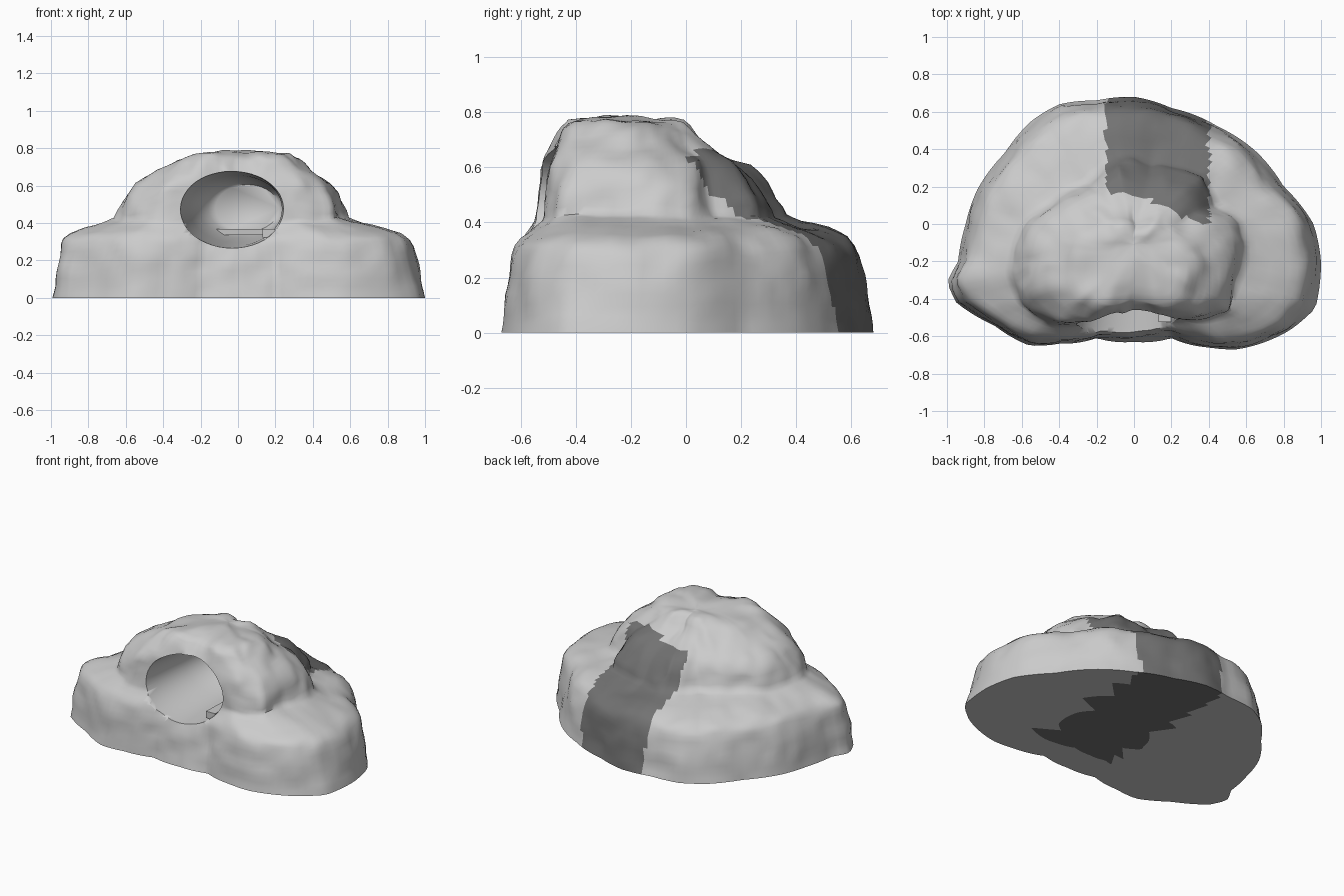
import bpy, bmesh, math
from mathutils import Vector, noise

if "Cube" in bpy.data.objects:
    bpy.data.objects.remove(bpy.data.objects["Cube"])

SEG = 144
CX, CY = 0.0, -0.12

# Plan outlines: ground edge, terrace edge of the upper boulder, crown
ground = [(1.0, -.2), (.96, 0), (.8, .2), (.65, .39), (.45, .52), (.2, .62), (0, .68), (-.2, .66),
          (-.4, .64), (-.55, .55), (-.69, .38), (-.84, .18), (-.9, 0), (-.94, -.2), (-1.0, -.31),
          (-.95, -.42), (-.75, -.54), (-.56, -.65), (-.4, -.64), (-.2, -.61), (0, -.63), (.2, -.61),
          (.4, -.66), (.55, -.67), (.83, -.57), (.97, -.45)]
foot = [(.58, -.1), (.55, 0), (.41, .1), (.35, .25), (.1, .3), (-.08, .36), (-.25, .22), (-.42, .13),
        (-.6, -.05), (-.65, -.25), (-.6, -.42), (-.45, -.54), (-.28, -.54), (-.1, -.48), (.1, -.48),
        (.35, -.51), (.5, -.45), (.54, -.3)]
crown = [(.29, -.22), (.2, -.1), (0, -.04), (-.2, -.1), (-.27, -.28), (-.2, -.42), (0, -.4), (.2, -.41)]


def polar(points):
    """Radius for every segment angle of an outline."""
    pts = sorted((math.atan2(y - CY, x - CX), math.hypot(x - CX, y - CY)) for x, y in points)
    pts = [(pts[-1][0] - math.tau, pts[-1][1])] + pts + [(pts[0][0] + math.tau, pts[0][1])]
    radii = []
    for i in range(SEG):
        a = -math.pi + math.tau * i / SEG
        for (a0, r0), (a1, r1) in zip(pts, pts[1:]):
            if a0 <= a <= a1:
                radii.append(r0 + (r1 - r0) * (a - a0) / (a1 - a0))
                break
    return radii


G, F, C = polar(ground), polar(foot), polar(crown)

# Height profile: (stage, z); 0-1 = ground to foot, 1-2 = foot to crown, 2-3 = crown to peak
profile = [(0, 0), (.03, .06), (.06, .14), (.1, .21), (.15, .28), (.2, .315), (.29, .342), (.5, .372),
           (.8, .402), (.97, .425), (1.04, .49), (1.12, .55), (1.25, .605), (1.48, .655), (1.68, .70),
           (1.84, .74), (2, .764), (2.3, .775), (2.65, .778), (2.97, .783)]


def radius(s, i):
    side = math.sin(-math.pi + math.tau * i / SEG)
    if s <= 1:
        # steeper slope under the cave mouth
        t = min(1, s + 2.2 * s * (1 - s) * max(0, -side) ** 3)
        return G[i] + (F[i] - G[i]) * t
    if s <= 2:
        # gentle back, upright front
        t = s - 1
        t += t * (1 - t) * (.6 * max(0, side) - .6 * max(0, -side))
        return F[i] + (C[i] - F[i]) * t
    return C[i] * (3 - s)


def make_object(name, bm):
    bmesh.ops.recalc_face_normals(bm, faces=bm.faces)
    me = bpy.data.meshes.new(name)
    bm.to_mesh(me)
    bm.free()
    ob = bpy.data.objects.new(name, me)
    bpy.context.collection.objects.link(ob)
    return ob


def loft(bm, rings):
    """Skin closed rings of points and cap both ends."""
    rows = [[bm.verts.new(p) for p in ring] for ring in rings]
    n = len(rows[0])
    for a, b in zip(rows, rows[1:]):
        for i in range(n):
            bm.faces.new((a[i], a[(i + 1) % n], b[(i + 1) % n], b[i]))
    bm.faces.new(rows[0])
    bm.faces.new(rows[-1])


def rock_point(s, z, i):
    a = -math.pi + math.tau * i / SEG
    r = radius(s, i)
    p = Vector((CX + r * math.cos(a), CY + r * math.sin(a), z))
    k = min(1, z / .1)
    amp = .015 if s < 1 else .024
    d = noise.noise_vector(p * 5) * amp + noise.noise_vector(p * 11) * amp * .6
    return p + d * k


# Rock mound: underside rings, then the profile
rings = []
for f in (.03, .2, .4, .6, .8, .95):
    rings.append([(CX + f * G[i] * math.cos(-math.pi + math.tau * i / SEG),
                   CY + f * G[i] * math.sin(-math.pi + math.tau * i / SEG), 0) for i in range(SEG)])
for (s0, z0), (s1, z1) in zip(profile, profile[1:]):
    for k in range(2):
        s, z = s0 + (s1 - s0) * k / 2, z0 + (z1 - z0) * k / 2
        rings.append([rock_point(s, z, i) for i in range(SEG)])
rings.append([rock_point(*profile[-1], i) for i in range(SEG)])
bm = bmesh.new()
loft(bm, rings)
rock = make_object("rock_mound", bm)

# Dark stone band down the back and underneath
for name, v in (("stone", .8), ("dark_stone", .17)):
    mat = bpy.data.materials.new(name)
    mat.diffuse_color = (v, v, v, 1)
    mat.use_nodes = True
    mat.node_tree.nodes["Principled BSDF"].inputs["Base Color"].default_value = mat.diffuse_color
    rock.data.materials.append(mat)
for f in rock.data.polygons:
    x, y, z = f.center
    limit = -.45 if z < .005 else .17 - .5 * max(0, x)
    if -.15 < x < .4 and y > limit:
        f.material_index = 1

# Cave hollow: tapered tunnel (y, centre x, centre z, half width, half height)
tunnel = [(-.9, -.03, .475, .30, .225), (-.55, -.03, .475, .28, .208), (-.45, -.03, .475, .265, .2),
          (-.2, -.01, .475, .25, .18), (0, .02, .48, .23, .16), (.07, .04, .48, .2, .14),
          (.1, .05, .48, .17, .125)]
bm = bmesh.new()
loft(bm, [[(x + w * math.cos(math.tau * i / 48), y, z + h * math.sin(math.tau * i / 48))
           for i in range(48)] for y, x, z, w, h in tunnel])
cutter = make_object("cave_cutter", bm)
cutter.hide_render = True
bpy.context.view_layer.objects.active = rock
rock.select_set(True)
mod = rock.modifiers.new("cave", 'BOOLEAN')
mod.object = cutter
mod.operation = 'DIFFERENCE'
bpy.ops.object.modifier_apply(modifier="cave")
bpy.data.objects.remove(cutter)
bpy.ops.object.shade_smooth_by_angle(angle=math.radians(60))


# Beam and its tapered arm inside the cave
def prism(name, plan, z0, z1):
    bm = bmesh.new()
    loft(bm, [[(x, y, z) for x, y in plan] for z in (z0, z1)])
    return make_object(name, bm)


prism("cave_beam", [(.13, -.525), (.197, -.525), (.21, .0), (.15, .0)], .322, .367)
prism("cave_beam_arm", [(.15, -.14), (.21, -.14), (.21, .06), (-.16, .06)], .335, .368)
